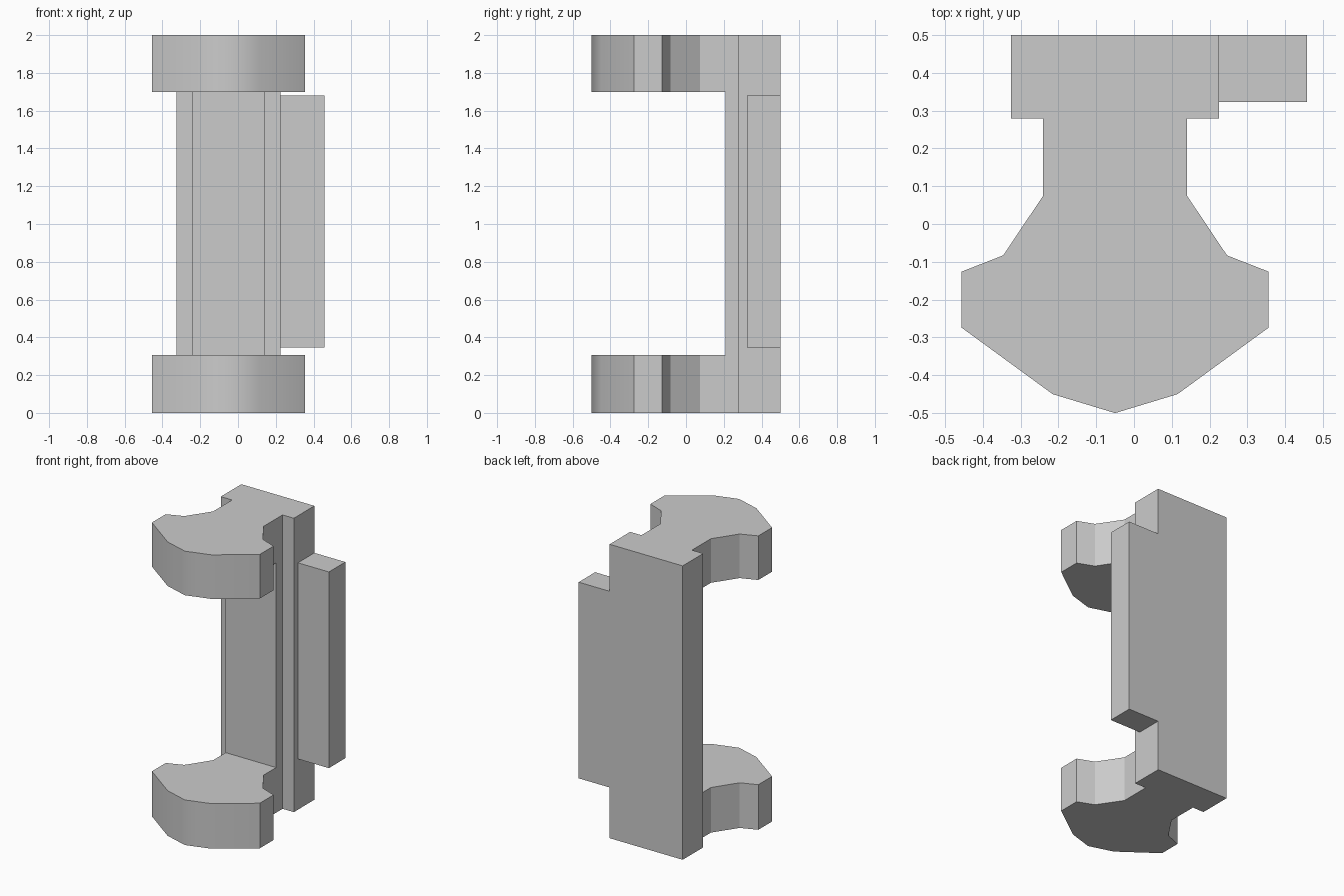
import bpy, bmesh

if "Cube" in bpy.data.objects:
    bpy.data.objects.remove(bpy.data.objects["Cube"])

CX = -0.05  # symmetry line of the clamp section


def prism(name, pts, z0, z1):
    """Extrude a plan outline from z0 to z1."""
    bm = bmesh.new()
    face = bm.faces.new([bm.verts.new((x, y, z0)) for x, y in pts])
    ext = bmesh.ops.extrude_face_region(bm, geom=[face])
    top = [v for v in ext["geom"] if isinstance(v, bmesh.types.BMVert)]
    bmesh.ops.translate(bm, verts=top, vec=(0, 0, z1 - z0))
    bmesh.ops.recalc_face_normals(bm, faces=bm.faces)
    mesh = bpy.data.meshes.new(name)
    bm.to_mesh(mesh)
    bm.free()
    obj = bpy.data.objects.new(name, mesh)
    bpy.context.collection.objects.link(obj)
    return obj


def box(name, x0, x1, y0, y1, z0, z1):
    return prism(name, [(x0, y0), (x1, y0), (x1, y1), (x0, y1)], z0, z1)


def combine(target, tool, operation):
    """Apply a boolean and discard the tool object."""
    tool.hide_render = True
    mod = target.modifiers.new(operation.lower(), 'BOOLEAN')
    mod.operation = operation
    mod.solver = 'EXACT'
    mod.object = tool
    bpy.context.view_layer.objects.active = target
    bpy.ops.object.modifier_apply(modifier=mod.name)
    bpy.data.objects.remove(tool, do_unlink=True)


# Half outline of the full section (offset from symmetry line, y), front to back
half = [(0.165, -0.45), (0.406, -0.274), (0.406, -0.126), (0.296, -0.083),
        (0.19, 0.075), (0.19, 0.279), (0.275, 0.279), (0.275, 0.5)]
outline = [(CX, -0.5)]
outline += [(CX + x, y) for x, y in half]
outline += [(CX - x, y) for x, y in reversed(half)]
bracket = prism("bracket", outline, 0, 2)

# Only the curved front is smooth
for p in bracket.data.polygons:
    p.use_smooth = p.normal.y < -0.3 and p.center.y < -0.3

# Open space between the two end flanges
combine(bracket, box("gap_cutter", -0.7, 0.7, -0.7, 0.21, 0.307, 1.7), 'DIFFERENCE')

# Side tab flush with the back
combine(bracket, box("side_tab", 0.1, 0.458, 0.323, 0.5, 0.345, 1.68), 'UNION')
